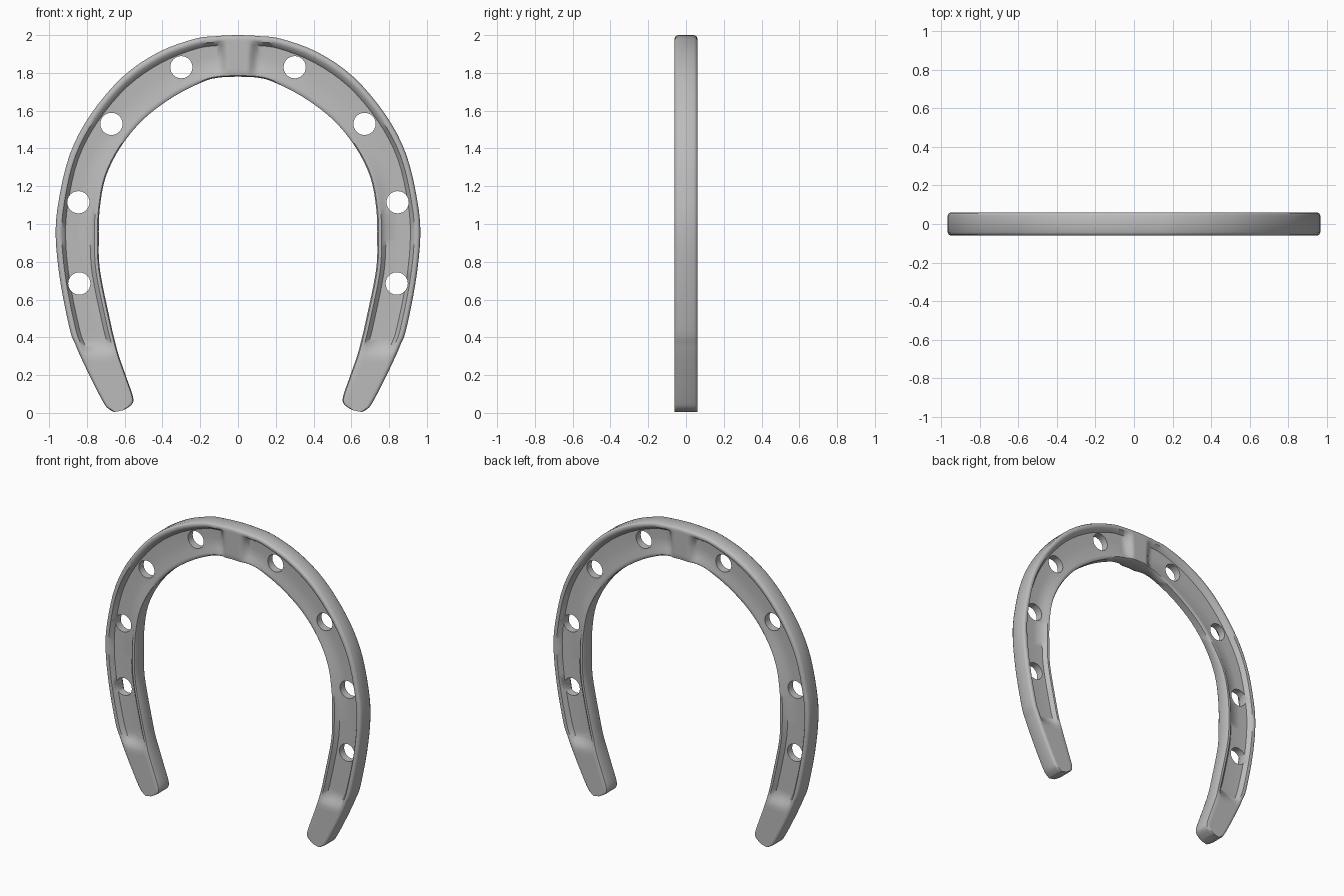
import bpy
import bmesh
from math import pi
from mathutils import Matrix, Vector

cube = bpy.data.objects.get("Cube")
if cube:
    bpy.data.objects.remove(cube)

# Stations down one arm: outer x, outer z, inner x, inner z, groove amount, inner lip height
STATIONS = [
    (0.00, 2.00, 0.00, 1.78, 0, 0.045),
    (0.06, 1.998, 0.05, 1.778, 0, 0.045),
    (0.12, 1.994, 0.10, 1.775, 1, 0.042),
    (0.23, 1.98, 0.18, 1.755, 1, 0.036),
    (0.42, 1.91, 0.34, 1.675, 1, 0.032),
    (0.61, 1.78, 0.50, 1.555, 1, 0.032),
    (0.78, 1.58, 0.62, 1.41, 1, 0.035),
    (0.89, 1.37, 0.70, 1.25, 1, 0.042),
    (0.95, 1.12, 0.732, 1.08, 1, 0.048),
    (0.965, 0.93, 0.737, 0.92, 1, 0.050),
    (0.94, 0.69, 0.73, 0.75, 1, 0.050),
    (0.89, 0.44, 0.675, 0.48, 1, 0.050),
    (0.86, 0.36, 0.652, 0.38, 0.9, 0.050),
    (0.83, 0.29, 0.63, 0.30, 0, 0.050),
    (0.77, 0.165, 0.588, 0.18, 0, 0.050),
    (0.715, 0.06, 0.556, 0.085, 0, 0.050),
    (0.69, 0.025, 0.562, 0.045, 0, 0.050),
    (0.655, 0.004, 0.605, 0.015, 0, 0.050),
]
HALF = 0.06      # half thickness
FLOOR = 0.024    # half thickness of the web under the grooves
STEPS = 4


def spline(a, b, c, d, t):
    return 0.5 * (2 * b + (c - a) * t + (2 * a - 5 * b + 4 * c - d) * t * t
                  + (3 * b - a - 3 * c + d) * t ** 3)


def section(groove, lip):
    """Position across the arm and half thickness there."""
    plain = [0.72, 0.93, 1, 1, 1, 1, 1, 1, 0.93, 0.72]
    across = [0, 0.03, 0.07, 0.14, 0.23, 0.5, 0.80, 0.90, 0.97, 1]
    grooved = [0.043, 0.056, HALF, 0.057, FLOOR + 0.003, FLOOR,
               FLOOR + 0.002, lip, lip, lip * 0.8]
    return [(t, p * HALF * (1 - groove) + g * groove)
            for t, p, g in zip(across, plain, grooved)]


# Interpolated stations
first = STATIONS[1]
mirrored = (-first[0], first[1], -first[2], first[3], first[4], first[5])
keys = [mirrored] + STATIONS + [STATIONS[-1]]
rows = []
for i in range(1, len(keys) - 2):
    for s in range(STEPS):
        rows.append([spline(*v, s / STEPS) for v in zip(*keys[i - 1:i + 3])])
rows.append(list(STATIONS[-1]))

# Swept half of the shoe
bm = bmesh.new()
rings = []
for ox, oz, ix, iz, groove, lip in rows:
    groove = min(1, max(0, groove))
    outer, inner = Vector((ox, 0, oz)), Vector((ix, 0, iz))
    cuts = section(groove, lip)
    points = [outer.lerp(inner, t) + Vector((0, -h, 0)) for t, h in cuts]
    points += [outer.lerp(inner, t) + Vector((0, h, 0)) for t, h in reversed(cuts)]
    rings.append([bm.verts.new(p) for p in points])
for a, b in zip(rings, rings[1:]):
    for j in range(len(a)):
        k = (j + 1) % len(a)
        bm.faces.new((a[j], a[k], b[k], b[j]))
bm.faces.new(rings[-1])

# Mirrored second half
copy = bmesh.ops.duplicate(bm, geom=bm.verts[:] + bm.edges[:] + bm.faces[:])["geom"]
for v in copy:
    if isinstance(v, bmesh.types.BMVert):
        v.co.x = -v.co.x
bmesh.ops.remove_doubles(bm, verts=bm.verts[:], dist=0.0005)
bmesh.ops.recalc_face_normals(bm, faces=bm.faces[:])
for v in bm.verts:
    v.co.z = max(v.co.z, 0)


def make_object(name, bm):
    mesh = bpy.data.meshes.new(name)
    bm.to_mesh(mesh)
    bm.free()
    obj = bpy.data.objects.new(name, mesh)
    bpy.context.collection.objects.link(obj)
    return obj


shoe = make_object("horseshoe", bm)

# Nail hole cutters
bm = bmesh.new()
for x, z in [(0.30, 1.83), (0.67, 1.53), (0.845, 1.115), (0.84, 0.685)]:
    for side in (-1, 1):
        bmesh.ops.create_cone(
            bm, cap_ends=True, segments=24, radius1=0.059, radius2=0.059, depth=0.4,
            matrix=Matrix.Translation((side * x, 0, z)) @ Matrix.Rotation(pi / 2, 4, 'X'))
cutter = make_object("nail_hole_cutters", bm)
cutter.hide_render = True

boolean = shoe.modifiers.new("nail_holes", 'BOOLEAN')
boolean.operation = 'DIFFERENCE'
boolean.solver = 'EXACT'
boolean.object = cutter
bpy.context.view_layer.objects.active = shoe
bpy.ops.object.select_all(action='DESELECT')
shoe.select_set(True)
bpy.ops.object.modifier_apply(modifier=boolean.name)
bpy.data.objects.remove(cutter)

# Material and shading
steel = bpy.data.materials.new("grey_steel")
steel.use_nodes = True
colour = (0.5, 0.5, 0.5, 1)
steel.diffuse_color = colour
steel.node_tree.nodes["Principled BSDF"].inputs["Base Color"].default_value = colour
shoe.data.materials.clear()
shoe.data.materials.append(steel)
bpy.ops.object.shade_smooth_by_angle(angle=pi / 4)
